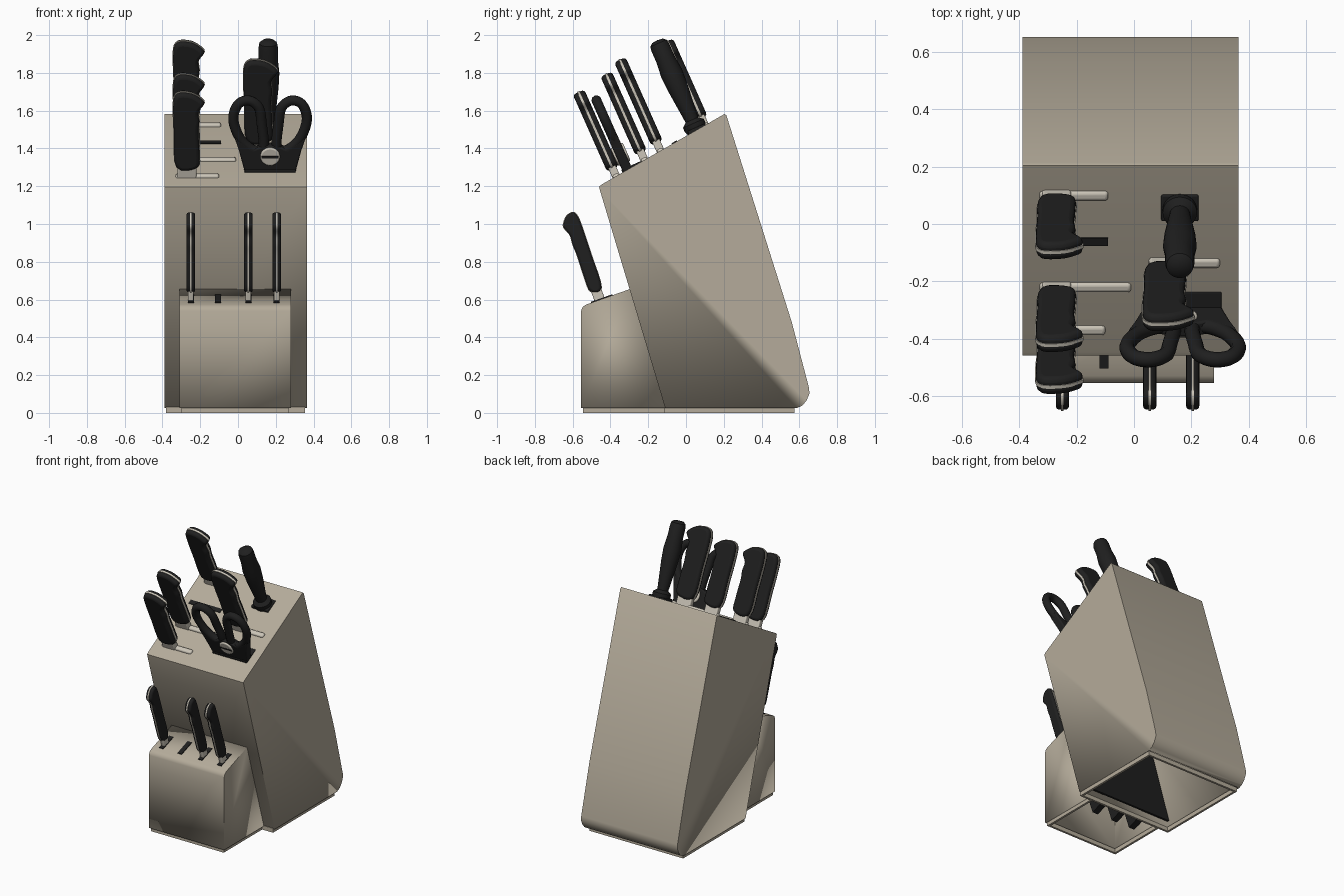
import bpy, bmesh, math
from mathutils import Matrix, Vector

if "Cube" in bpy.data.objects:
    bpy.data.objects.remove(bpy.data.objects["Cube"])


def material(name, rgb):
    m = bpy.data.materials.new(name)
    m.diffuse_color = (*rgb, 1)
    m.use_nodes = True
    m.node_tree.nodes["Principled BSDF"].inputs["Base Color"].default_value = m.diffuse_color
    return m


WOOD = material("beige_block", (0.46, 0.41, 0.325))
BLACK = material("black_plastic", (0.014, 0.014, 0.014))
STEEL = material("pale_steel", (0.60, 0.56, 0.48))


def finish(name, bm, mat, mw=None, bevel=0, angle=35):
    bmesh.ops.recalc_face_normals(bm, faces=bm.faces)
    me = bpy.data.meshes.new(name)
    bm.to_mesh(me)
    bm.free()
    me.materials.append(mat)
    ob = bpy.data.objects.new(name, me)
    bpy.context.collection.objects.link(ob)
    if mw:
        ob.matrix_world = mw
    if bevel:
        b = ob.modifiers.new("bevel", 'BEVEL')
        b.width, b.segments, b.limit_method = bevel, 3, 'ANGLE'
        b.angle_limit = math.radians(50)
    bpy.ops.object.select_all(action='DESELECT')
    ob.select_set(True)
    bpy.context.view_layer.objects.active = ob
    bpy.ops.object.shade_smooth_by_angle(angle=math.radians(angle))
    return ob


def prism(name, pts, w0, w1, mat, mw=None, bevel=0, skip=()):
    """Extrude a closed (u, v) outline along w; edges in skip stay open."""
    bm = bmesh.new()
    a = [bm.verts.new((u, v, w0)) for u, v in pts]
    b = [bm.verts.new((u, v, w1)) for u, v in pts]
    bm.faces.new(a)
    bm.faces.new(b)
    n = len(pts)
    for i in range(n):
        if i not in skip:
            j = (i + 1) % n
            bm.faces.new((a[i], a[j], b[j], b[i]))
    return finish(name, bm, mat, mw, bevel)


def box(name, u, v, w, mat, mw=None, bevel=0):
    pts = [(u[0], v[0]), (u[1], v[0]), (u[1], v[1]), (u[0], v[1])]
    return prism(name, pts, w[0], w[1], mat, mw, bevel)


def lathe(name, prof, mat, mw, n=28):
    bm = bmesh.new()
    vs = [bm.verts.new((r, v, 0)) for r, v in prof]
    es = [bm.edges.new(p) for p in zip(vs, vs[1:])]
    bmesh.ops.spin(bm, geom=vs + es, cent=(0, 0, 0), axis=(0, 1, 0),
                   angle=2 * math.pi, steps=n, use_duplicate=False)
    bmesh.ops.remove_doubles(bm, verts=bm.verts, dist=1e-4)
    return finish(name, bm, mat, mw)


def smooth_loop(pts, k=4):
    """Closed Catmull-Rom resampling of a rough outline."""
    out, n = [], len(pts)
    for i in range(n):
        p0, p1, p2, p3 = (Vector(pts[(i + d) % n]) for d in (-1, 0, 1, 2))
        for s in range(k):
            t = s / k
            q = 0.5 * (2 * p1 + (p2 - p0) * t + (2 * p0 - 5 * p1 + 4 * p2 - p3) * t * t
                       + (3 * p1 - p0 - 3 * p2 + p3) * t ** 3)
            out.append((q.x, q.y))
    return out


def frame(origin, degrees, sideways=False):
    """Local axes: v runs up the leaning handle, u is the blade's width."""
    s, c = math.sin(math.radians(degrees)), math.cos(math.radians(degrees))
    U, V = Vector((1, 0, 0)), Vector((0, -s, c))
    if sideways:
        U = Vector((0, -c, -s))
    W = U.cross(V)
    m = Matrix((U, V, W)).transposed().to_4x4()
    m.translation = origin
    return m


def top_z(y):
    return 1.20 + (y + 0.46) * 0.5746


# Profiles are (y, z), extruded along x
SIDE = Matrix(((0, 0, 1, 0), (1, 0, 0, 0), (0, 1, 0, 0), (0, 0, 0, 1)))


def hollow(ob):
    s = ob.modifiers.new("wall", 'SOLIDIFY')
    s.thickness, s.offset = 0.02, -1


# Main block: open underneath
main = [(-0.11, 0.025), (-0.456, 1.18), (-0.46, 1.197), (-0.447, 1.209), (0.205, 1.583),
        (0.214, 1.575), (0.56, 0.48), (0.652, 0.13), (0.653, 0.10), (0.638, 0.065),
        (0.615, 0.038), (0.585, 0.025)]
hollow(prism("main_block", main, -0.39, 0.365, WOOD, SIDE, skip=(11,)))

# Small front block: open underneath and against the main block
small = [(-0.11, 0.025), (-0.555, 0.025), (-0.555, 0.54), (-0.548, 0.56), (-0.53, 0.573),
         (-0.298, 0.655)]
hollow(prism("front_block", small, -0.31, 0.28, WOOD, SIDE, skip=(0, 5)))

# Thin base rims
for name, x0, x1, y0, y1 in (("main_rim", -0.38, 0.355, -0.115, 0.575),
                             ("front_rim", -0.30, 0.27, -0.545, -0.115)):
    t = 0.015
    for side, xs, ys in (("left", (x0, x0 + t), (y0, y1)), ("right", (x1 - t, x1), (y0, y1)),
                         ("front", (x0 + t, x1 - t), (y0, y0 + t)),
                         ("back", (x0 + t, x1 - t), (y1 - t, y1))):
        if (name, side) != ("front_rim", "back"):
            box(f"{name}_{side}", xs, ys, (0, 0.03), WOOD)

# Dark liner inside the main block's front wall
liner = [(-0.10, 0.07), (-0.085, 0.07), (-0.36, 1.0), (-0.375, 1.0)]
prism("inner_liner", liner, -0.365, 0.34, BLACK, SIDE)

HANDLE = smooth_loop([(-0.06, 0.06), (0.05, 0.06), (0.06, 0.15), (0.055, 0.27), (0.06, 0.33),
                      (0.055, 0.385), (0.085, 0.435), (0.065, 0.465), (0.02, 0.492),
                      (-0.04, 0.498), (-0.07, 0.475), (-0.078, 0.41), (-0.073, 0.25)])


def knife(name, mw, su, sv, thick):
    pts = [(u * su, v * sv) for u, v in HANDLE]
    prism(name + "_handle", pts, -thick / 2, thick / 2, BLACK, mw, bevel=thick * 0.28)
    # Tang: thin steel strip showing around the handle's edge
    cu, cv = -0.005 * su, 0.28 * sv
    rim = [(cu + (u - cu) * (1 + 0.05 / su * 0.9), cv + (v - cv) * 1.015) for u, v in pts]
    prism(name + "_tang", rim, -thick * 0.09, thick * 0.09, STEEL, mw)
    box(name + "_bolster", (-0.055 * su, 0.045 * su), (-0.08, 0.075 * sv),
        (-thick * 0.32, thick * 0.32), STEEL, mw, bevel=0.008)


# Large knives: x centre, slot y, slot end x, width scale, length scale
for name, x, y, end, su, sv in (("paring_knife", -0.265, -0.37, -0.10, 1, 0.98),
                                ("chef_knife", -0.265, -0.22, -0.01, 1, 1.0),
                                ("bread_knife", 0.115, -0.135, 0.30, 1.1, 1.06),
                                ("carving_knife", -0.265, 0.10, -0.09, 1, 0.98)):
    mw = frame((x, y, top_z(y)), 24)
    knife(name, mw, su, sv, 0.066)
    box(name + "_heel", (-0.065, end - x), (-0.05, 0.014), (-0.018, 0.018), STEEL, mw, bevel=0.012)

# Empty slot on the top
box("empty_top_slot", (-0.07, 0.175), (-0.03, 0.006), (-0.015, 0.015), BLACK,
    frame((-0.265, -0.06, top_z(-0.06)), 29.9))

# Steak knives in the front block, one slot left empty
for i, x in enumerate((-0.25, -0.105, 0.055, 0.205)):
    mw = frame((x, -0.46, 0.598), 19.5, sideways=True)
    box(f"front_slot_{i}", (-0.075, 0.045), (-0.03, 0.005), (-0.016, 0.016), BLACK, mw)
    box(f"front_sheath_{i}", (-0.06, 0.045), (-0.54, -0.03), (-0.022, 0.022), BLACK, mw)
    if i != 1:
        knife(f"steak_knife_{i}", mw, 0.56, 0.97, 0.046)

# Sharpening rod handle
mw = frame((0.16, 0.055, top_z(0.055)), 23.5)
box("sharpener_collar", (-0.065, 0.065), (-0.04, 0.015), (-0.055, 0.045), BLACK, mw, bevel=0.006)
lathe("sharpener_handle", [(0, -0.01), (0.05, -0.01), (0.06, 0.015), (0.06, 0.04), (0.036, 0.06),
                           (0.042, 0.12), (0.055, 0.25), (0.059, 0.33), (0.051, 0.41),
                           (0.051, 0.48), (0.047, 0.503), (0.03, 0.517), (0, 0.52)], BLACK, mw)

# Scissors: socket, pivot body, two loops and a pivot screw
mw = frame((0.17, -0.31, top_z(-0.31)), 24)
box("scissor_socket", (-0.135, 0.135), (-0.04, 0.014), (-0.085, 0.03), BLACK, mw, bevel=0.005)
half = [(0.13, -0.02), (0.165, 0.12), (0.19, 0.20), (0.15, 0.17), (0.09, 0.125), (0.035, 0.15)]
body = half + [(-u, v) for u, v in reversed(half)]
prism("scissor_body", body, -0.026, 0.026, BLACK, mw, bevel=0.008)
loop = smooth_loop([(0.035, 0.13), (0.045, 0.27), (0.06, 0.36), (0.11, 0.402), (0.165, 0.385),
                    (0.193, 0.32), (0.187, 0.25), (0.15, 0.17), (0.085, 0.115)], 5)
for side, sgn in (("left", -1), ("right", 1)):
    cu = bpy.data.curves.new(f"scissor_loop_{side}", 'CURVE')
    cu.dimensions = '3D'
    cu.bevel_depth, cu.bevel_resolution = 0.027, 3
    sp = cu.splines.new('POLY')
    sp.points.add(len(loop) - 1)
    for p, (u, v) in zip(sp.points, loop):
        p.co = (sgn * u, v, 0, 1)
    sp.use_cyclic_u = True
    cu.materials.append(BLACK)
    ob = bpy.data.objects.new(cu.name, cu)
    bpy.context.collection.objects.link(ob)
    ob.matrix_world = mw
screw = [(0.052 * math.cos(a * math.pi / 12), 0.09 + 0.052 * math.sin(a * math.pi / 12))
         for a in range(24)]
prism("scissor_screw", screw, -0.036, 0.036, STEEL, mw, bevel=0.008)
box("scissor_screw_slot", (-0.045, 0.045), (0.084, 0.096), (0.035, 0.038), BLACK, mw)
